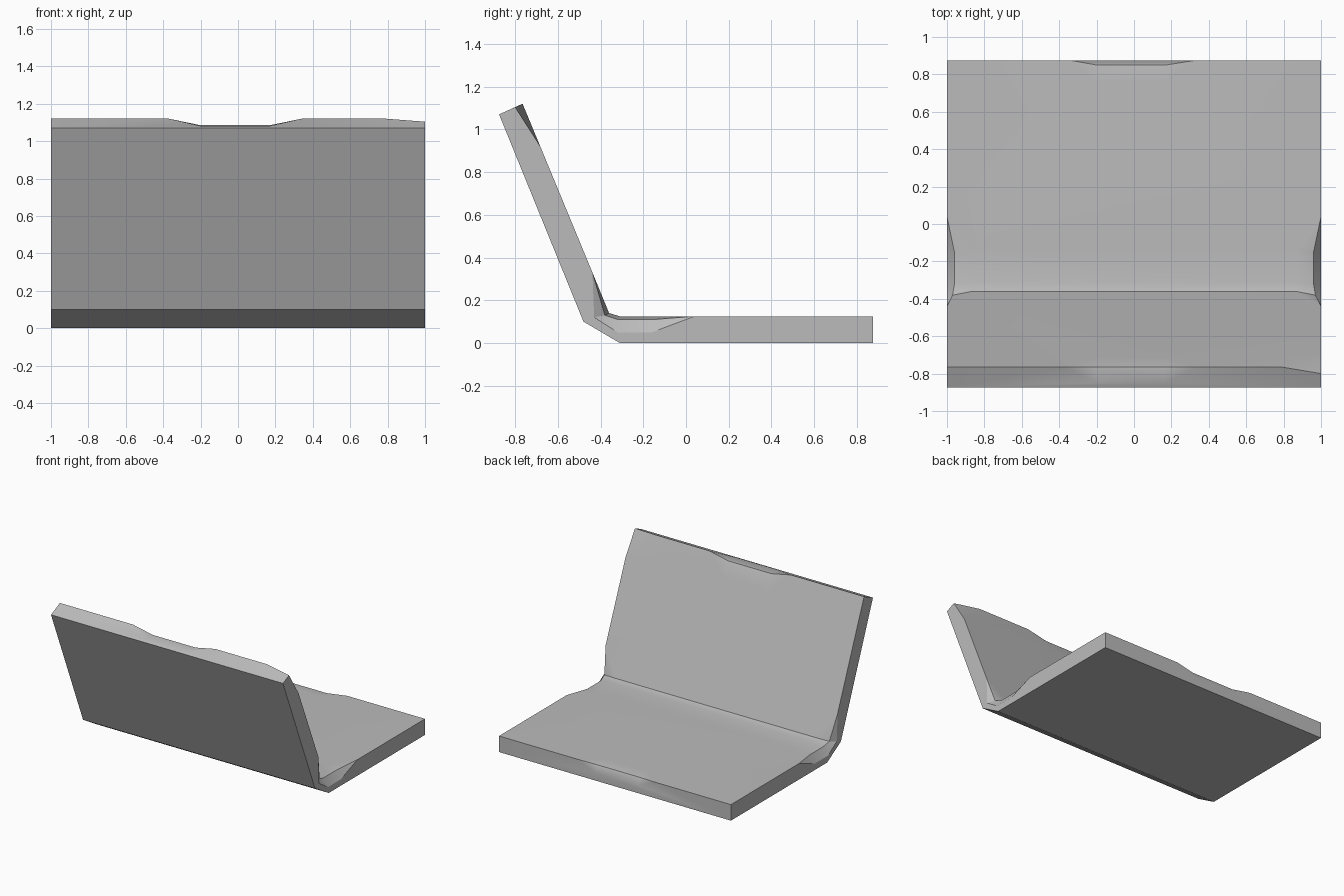
import bpy
import bmesh
from mathutils import Vector

default_cube = bpy.data.objects.get("Cube")
if default_cube:
    bpy.data.objects.remove(default_cube, do_unlink=True)

grey = bpy.data.materials.new("stone_grey")
grey.use_nodes = True
colour = (0.5, 0.5, 0.5, 1)
grey.diffuse_color = colour
grey.node_tree.nodes["Principled BSDF"].inputs["Base Color"].default_value = colour

bm = bmesh.new()
shared = {}


def vert(point):
    key = tuple(round(c, 4) for c in point)
    if key not in shared:
        shared[key] = bm.verts.new(key)
    return shared[key]


def face(*points):
    bm.faces.new([vert(p) for p in points])


def loft(row, other):
    """Skin between two rows of points, skipping points they share."""
    for i in range(len(row) - 1):
        quad = [row[i], row[i + 1], other[i + 1], other[i]]
        face(*dict.fromkeys(quad))


def mirrored(row):
    return [(-x, y, z) for x, y, z in row]


def edge_chip(xs, corner, inner, ridge, outer):
    """Worn hollow along a straight edge: returns its two outlines."""
    rows = []
    for middle in (inner, ridge, outer):
        profile = (corner, middle, middle, corner)
        rows.append([(x, *yz) for x, yz in zip(xs, profile)])
    loft(rows[0], rows[1])
    loft(rows[1], rows[2])
    return rows[0], rows[2]


# Cross-section of the bent slab, as (y, z)
rear_low, rear_top = (0.875, 0), (0.875, 0.125)
bend_low, bend_high = (-0.31, 0), (-0.48, 0.10)
tip_outer, tip_inner = (-0.875, 1.07), (-0.765, 1.12)


def across(a, b):
    face((-1, *a), (1, *a), (1, *b), (-1, *b))


# Plain underside and outer faces
across(rear_low, bend_low)
across(bend_low, bend_high)
across(bend_high, tip_outer)

# Worn hollows in the middle of the seat edge and of the back's tip
seat_in, seat_out = edge_chip((-0.34, -0.2, 0.17, 0.33), rear_top,
                              (0.76, 0.125), (0.85, 0.113), (0.875, 0.06))
tip_in, tip_out = edge_chip((-0.37, -0.2, 0.17, 0.34), tip_inner,
                            (-0.71, 0.987), (-0.765, 1.085), (-0.85, 1.081))

# Worn hollows at both ends of the inner bend
start, end = (1, 0.04, 0.125), (1, -0.438, 0.33)
side_in = [start, (0.865, -0.14, 0.125), (0.865, -0.31, 0.125),
           (0.865, -0.36, 0.14), end]
side_ridge = [start, (0.96, -0.15, 0.11), (0.96, -0.32, 0.11),
              (0.97, -0.38, 0.13), end]
side_out = [start, (1, -0.16, 0.05), (1, -0.32, 0.05),
            (1, -0.43, 0.12), end]
for flip in (list, mirrored):
    loft(flip(side_in), flip(side_ridge))
    loft(flip(side_ridge), flip(side_out))
left_in, left_out = mirrored(side_in), mirrored(side_out)

# Broken corner on the left end of the tip
chip_side, chip_tip, chip_edge = (1, -0.682, 0.92), (1, -0.80, 1.104), (0.79, *tip_inner)
face(chip_side, chip_tip, chip_edge)

# Seat top, crease, inner back, tip and rear, following the hollows
face((-1, *rear_top), *seat_in, (1, *rear_top), *side_in[:3], *left_in[2::-1])
face(*side_in[2:4], *left_in[3:1:-1])
face(*side_in[3:], chip_side, chip_edge, *tip_in[::-1],
     (-1, *tip_inner), *left_in[:2:-1])
face((-1, *tip_inner), *tip_out, chip_edge, chip_tip,
     (1, *tip_outer), (-1, *tip_outer))
face((-1, *rear_top), *seat_out, (1, *rear_top), (1, *rear_low), (-1, *rear_low))

# Side faces
lower = (rear_low, bend_low, bend_high, tip_outer)
face(*[(1, *p) for p in lower], chip_tip, chip_side, *side_out[::-1], (1, *rear_top))
face(*[(-1, *p) for p in lower], (-1, *tip_inner), *left_out[::-1], (-1, *rear_top))

bmesh.ops.recalc_face_normals(bm, faces=bm.faces)
bmesh.ops.triangulate(bm, faces=[f for f in bm.faces if len(f.verts) > 4])
mesh = bpy.data.meshes.new("bent_slab")
bm.to_mesh(mesh)
bm.free()
mesh.materials.append(grey)
slab = bpy.data.objects.new("bent_slab", mesh)
bpy.context.collection.objects.link(slab)

# Soft shading inside the hollows, flat on the large faces
bpy.ops.object.select_all(action="DESELECT")
slab.select_set(True)
bpy.context.view_layer.objects.active = slab
bpy.ops.object.shade_smooth_by_angle(angle=0.5)
weighted = slab.modifiers.new("weighted_normals", "WEIGHTED_NORMAL")
weighted.keep_sharp = True
